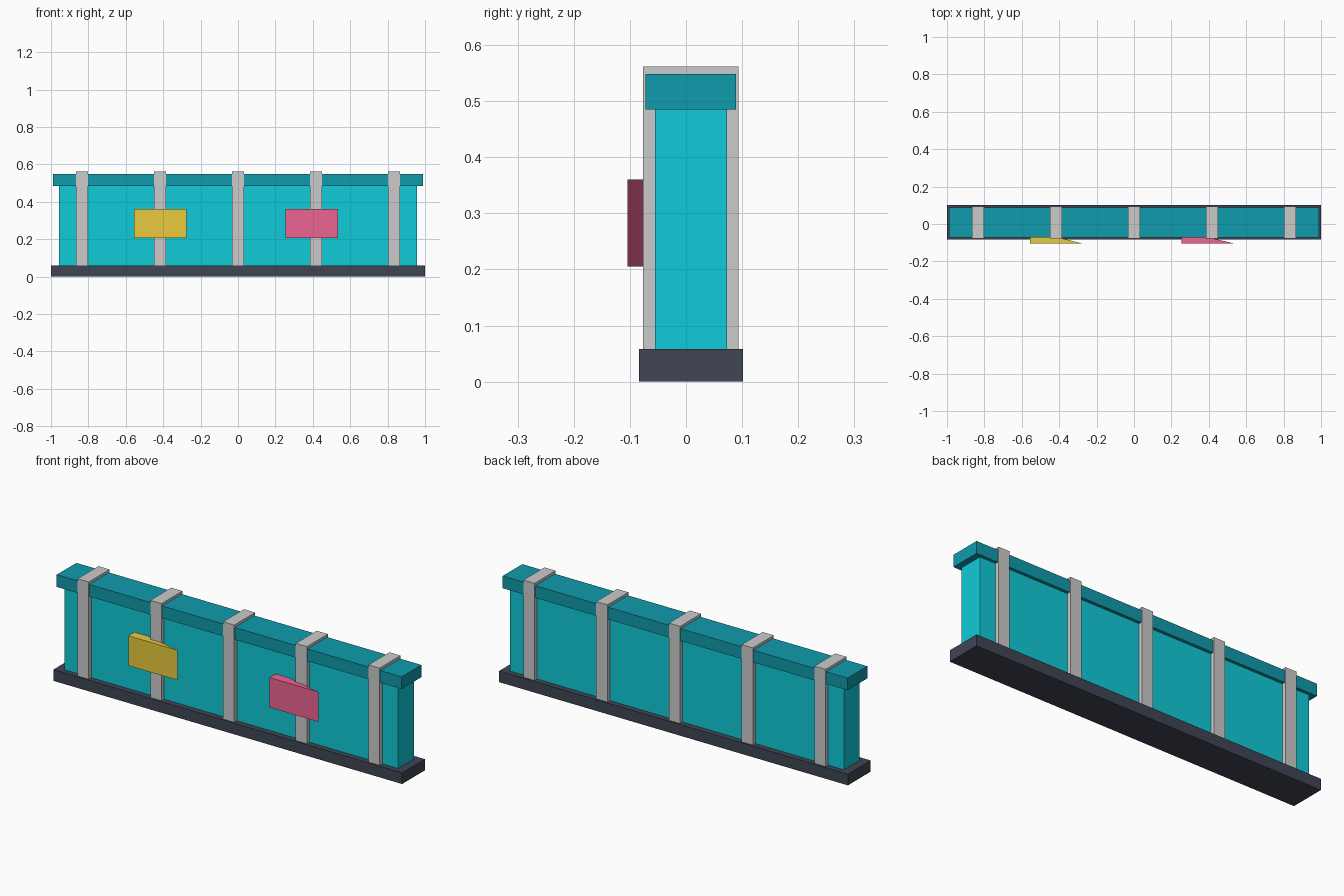
import bpy

if "Cube" in bpy.data.objects:
    bpy.data.objects.remove(bpy.data.objects["Cube"])


def srgb(r, g, b):
    def lin(c):
        c /= 255
        return c / 12.92 if c <= 0.04045 else ((c + 0.055) / 1.055) ** 2.4
    return (lin(r), lin(g), lin(b), 1)


def material(name, rgb):
    mat = bpy.data.materials.new(name)
    mat.diffuse_color = srgb(*rgb)
    mat.use_nodes = True
    mat.node_tree.nodes["Principled BSDF"].inputs["Base Color"].default_value = mat.diffuse_color
    return mat


def prism(name, outline, z0, z1, mat=None):
    """Extrude a counter-clockwise xy outline from z0 to z1."""
    n = len(outline)
    verts = [(x, y, z) for z in (z0, z1) for x, y in outline]
    faces = [tuple(reversed(range(n))), tuple(range(n, 2 * n))]
    faces += [(i, (i + 1) % n, n + (i + 1) % n, n + i) for i in range(n)]
    mesh = bpy.data.meshes.new(name)
    mesh.from_pydata(verts, [], faces)
    if mat:
        mesh.materials.append(mat)
    obj = bpy.data.objects.new(name, mesh)
    bpy.context.collection.objects.link(obj)
    return obj


def box(name, x0, x1, y0, y1, z0, z1, mat=None):
    return prism(name, [(x0, y0), (x1, y0), (x1, y1), (x0, y1)], z0, z1, mat)


dark = material("dark_slate", (63, 69, 84))
cyan = material("cyan", (16, 203, 216))
teal = material("teal", (16, 155, 172))
yellow = material("yellow", (234, 202, 61))
pink = material("pink", (236, 101, 147))

# Wall: plinth, main panel and overhanging cap
box("base", -1, 1, -0.084, 0.102, 0, 0.058, dark)
box("wall", -0.957, 0.957, -0.055, 0.073, 0.05, 0.49, cyan)
box("cap", -0.989, 0.989, -0.072, 0.089, 0.485, 0.548, teal)

# Five evenly spaced grey ribs wrapping the wall and cap
for i in range(5):
    x = (i - 2) * 0.417
    box(f"rib_{i + 1}", x - 0.032, x + 0.032, -0.077, 0.094, 0.02, 0.562)

# Wedge-shaped signs, thick on the left and tapering to the right
for name, x, mat in (("yellow_sign", -0.556, yellow), ("pink_sign", 0.253, pink)):
    prism(name, [(x, -0.104), (x + 0.281, -0.104), (x, -0.036)], 0.205, 0.36, mat)
